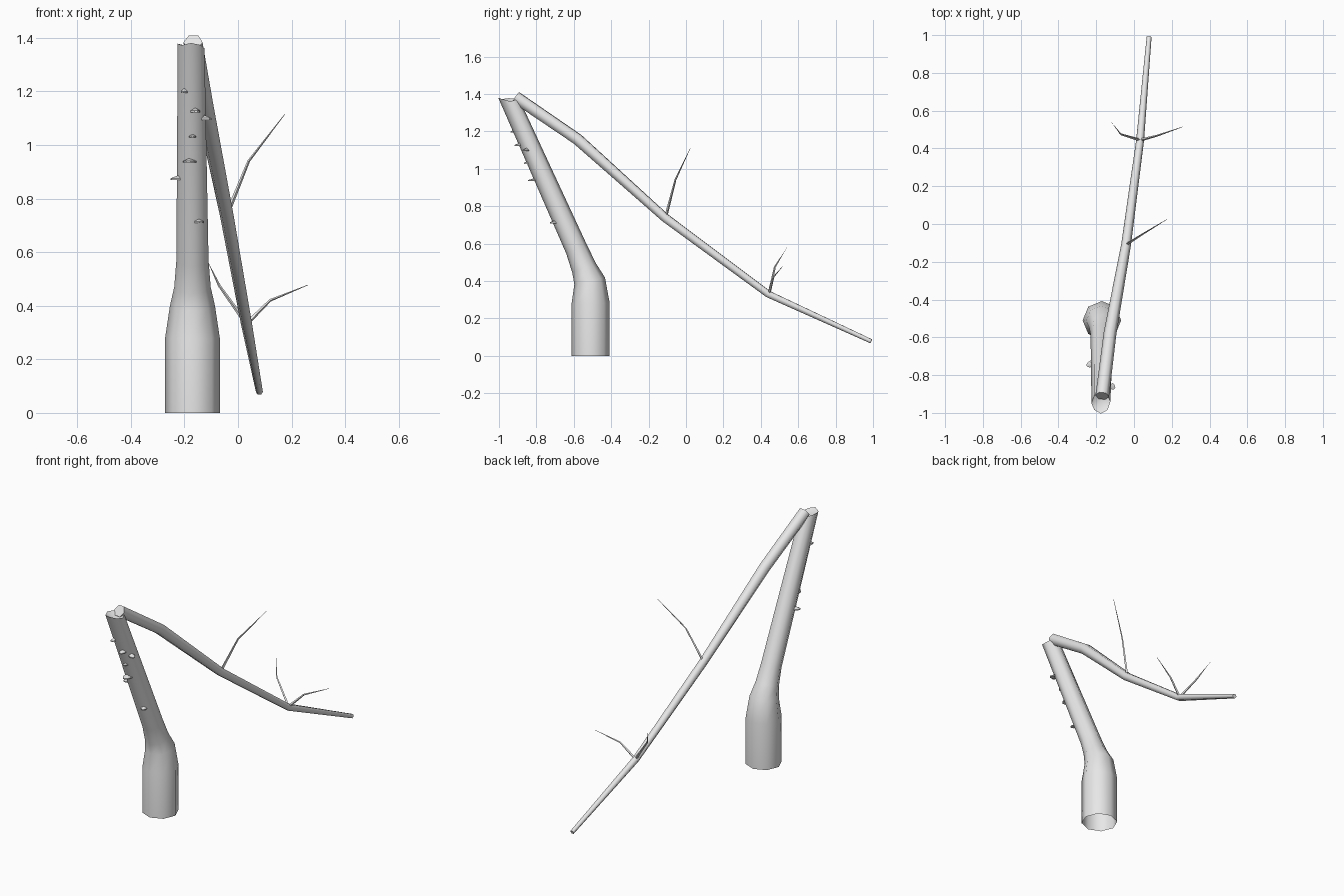
import bpy
import bmesh
from math import pi, cos, sin, radians
from mathutils import Vector

default = bpy.data.objects.get("Cube")
if default:
    bpy.data.objects.remove(default, do_unlink=True)

# One pale grey for the dead wood
wood = bpy.data.materials.new("pale_grey_wood")
wood.use_nodes = True
GREY = (0.8, 0.8, 0.8, 1)
wood.diffuse_color = GREY
wood.node_tree.nodes["Principled BSDF"].inputs["Base Color"].default_value = GREY


def finish(name, bm, angle=62):
    bmesh.ops.recalc_face_normals(bm, faces=bm.faces)
    mesh = bpy.data.meshes.new(name)
    bm.to_mesh(mesh)
    bm.free()
    mesh.materials.append(wood)
    obj = bpy.data.objects.new(name, mesh)
    bpy.context.collection.objects.link(obj)
    bpy.ops.object.select_all(action='DESELECT')
    obj.select_set(True)
    bpy.context.view_layer.objects.active = obj
    bpy.ops.object.shade_smooth_by_angle(angle=radians(angle))
    return obj


def tube(name, path, radii, sides, cap_start=True, cap_end=True, jagged=None):
    """Tapered tube along a path; jagged gives a splintered end rim."""
    pts = [Vector(p) for p in path]
    bm = bmesh.new()
    rings = []
    for i, (p, r) in enumerate(zip(pts, radii)):
        before = (p - pts[i - 1]).normalized() if i else Vector()
        after = (pts[i + 1] - p).normalized() if i < len(pts) - 1 else Vector()
        t = (before + after).normalized()
        up = Vector((0, 1, 0)) if abs(t.z) > 0.8 else Vector((0, 0, 1))
        u = up.cross(t).normalized()
        v = t.cross(u)
        ring = []
        for k in range(sides):
            a = 2 * pi * k / sides
            shift = jagged[k] if jagged and i == len(pts) - 1 else 0
            ring.append(bm.verts.new(p + r * (cos(a) * u + sin(a) * v) + t * shift))
        rings.append(ring)
    for a, b in zip(rings, rings[1:]):
        for k in range(sides):
            n = (k + 1) % sides
            bm.faces.new((a[k], a[n], b[n], b[k]))
    if cap_start:
        bm.faces.new(rings[0])
    if jagged:
        # Splintered wood inside the broken rim
        core = bm.verts.new(pts[-1] - t * 0.02)
        for k in range(sides):
            bm.faces.new((rings[-1][k], rings[-1][(k + 1) % sides], core))
    elif cap_end:
        bm.faces.new(rings[-1])
    return finish(name, bm)


# Standing trunk: swollen base, leaning forward, open underneath
tube("standing_trunk",
     [(-0.17, -0.51, 0), (-0.17, -0.51, 0.28), (-0.17, -0.515, 0.4),
      (-0.17, -0.545, 0.47), (-0.17, -0.585, 0.57), (-0.175, -0.94, 1.36)],
     [0.102, 0.102, 0.084, 0.068, 0.06, 0.05], 8, cap_start=False,
     jagged=[0.0, -0.005, -0.02, 0.0, 0.02, 0.03, 0.045, 0.03])

# Fallen upper trunk, hinged at the break and reaching the ground
tube("fallen_trunk",
     [(-0.168, -0.91, 1.383), (-0.127, -0.58, 1.158), (-0.042, -0.11, 0.737),
      (0.032, 0.44, 0.33), (0.08, 0.99, 0.078)],
     [0.036, 0.034, 0.026, 0.021, 0.013], 6)

# Bare twigs on the fallen trunk
twigs = {
    "middle_twig": [(-0.035, -0.105, 0.755), (0.04, -0.057, 0.94), (0.175, 0.025, 1.115)],
    "left_twig": [(0.035, 0.445, 0.335), (0.12, 0.467, 0.42), (0.26, 0.515, 0.477)],
    "right_twig": [(0.03, 0.445, 0.335), (-0.07, 0.475, 0.475), (-0.12, 0.54, 0.58)],
}
for name, path in twigs.items():
    tube(name, path, [0.008, 0.005, 0.001], 4)


def bracket(name, x, z, width, turn):
    """Small shelf fungus: a domed half disc pointing out of the bark."""
    axis = Vector((-0.172, -0.585 - (z - 0.57) * 0.45, z))
    out = Vector((sin(turn), -cos(turn), 0))
    side = Vector((cos(turn), sin(turn), 0))
    depth = (0.055 + abs(cos(turn)) * 0.007)
    base = axis + out * (depth - 0.012)
    # Slide along the bark to the wanted x
    base.x = x
    bm = bmesh.new()
    rim = []
    for k in range(6):
        a = pi * k / 5
        rim.append(base + side * cos(a) * width / 2 + out * sin(a) * width * 0.9)
    low = [bm.verts.new(p - Vector((0, 0, 0.006))) for p in rim]
    top = [bm.verts.new(p) for p in rim]
    peak = bm.verts.new(base + Vector((0, 0, 0.012)))
    bm.faces.new(low)
    for k in range(6):
        n = (k + 1) % 6
        bm.faces.new((low[k], low[n], top[n], top[k]))
        bm.faces.new((top[k], top[n], peak))
    finish(name, bm, 30)


brackets = [(-0.2, 1.2, 0.025, -0.3), (-0.16, 1.128, 0.036, 0.1),
            (-0.125, 1.1, 0.034, 0.9), (-0.17, 1.033, 0.026, 0.0),
            (-0.18, 0.94, 0.05, -0.1), (-0.222, 0.875, 0.036, -1.2),
            (-0.15, 0.715, 0.036, 0.4)]
for i, spec in enumerate(brackets):
    bracket(f"bracket_fungus_{i + 1}", *spec)
